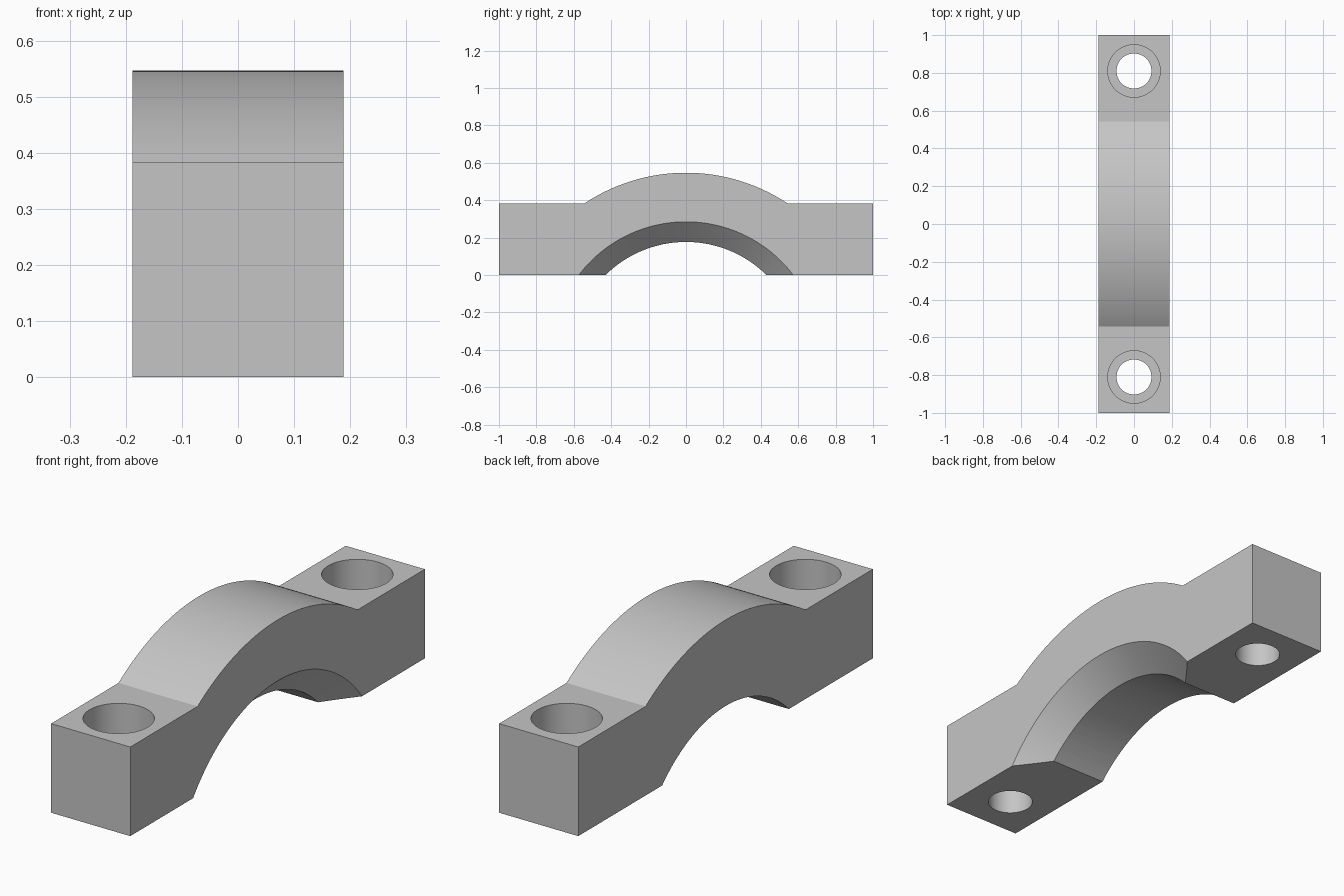
import bpy
import bmesh
import math

if "Cube" in bpy.data.objects:
    bpy.data.objects.remove(bpy.data.objects["Cube"])

HALF_W = 0.188      # half width along x
FLANGE_Z = 0.383    # height of the bolt flanges
AXIS_Z = -0.434     # shared axis of all arcs
R_OUT, R_BORE, CHAMFER = 0.981, 0.611, 0.108
HOLE_Y, R_HOLE, R_COUNTERBORE, COUNTERBORE_DEPTH = 0.81, 0.0925, 0.139, 0.19

grey = bpy.data.materials.new("grey metal")
grey.use_nodes = True
colour = (0.56, 0.56, 0.56, 1)
grey.diffuse_color = colour
grey.node_tree.nodes["Principled BSDF"].inputs["Base Color"].default_value = colour


def cutter(name, r1, r2, depth, location, along_x=False, sides=96):
    """Round cutting tool, narrow or straight, along z or x."""
    bpy.ops.mesh.primitive_cone_add(
        vertices=sides, radius1=r1, radius2=r2, depth=depth, location=location,
        rotation=(0, math.pi / 2 if along_x else 0, 0))
    tool = bpy.context.object
    tool.name = name
    tool.hide_render = True
    return tool


# Cap body: side profile with an arched top, extruded across the width
half_angle = math.acos((FLANGE_Z - AXIS_Z) / R_OUT)
steps = 64
profile = [(-1, 0), (-1, FLANGE_Z)]
for i in range(steps + 1):
    a = half_angle * (2 * i / steps - 1)
    profile.append((R_OUT * math.sin(a), AXIS_Z + R_OUT * math.cos(a)))
profile += [(1, FLANGE_Z), (1, 0)]

bm = bmesh.new()
face = bm.faces.new([bm.verts.new((-HALF_W, y, z)) for y, z in profile])
moved = bmesh.ops.extrude_face_region(bm, geom=[face])["geom"]
bmesh.ops.translate(bm, vec=(2 * HALF_W, 0, 0),
                    verts=[v for v in moved if isinstance(v, bmesh.types.BMVert)])
bmesh.ops.recalc_face_normals(bm, faces=bm.faces)
mesh = bpy.data.meshes.new("clamp_cap")
bm.to_mesh(mesh)
bm.free()
cap = bpy.data.objects.new("clamp_cap", mesh)
bpy.context.collection.objects.link(cap)
mesh.materials.append(grey)

# Bore and its one-sided 45 degree chamfer
over = 0.02
r_mouth = R_BORE + CHAMFER + over
length = CHAMFER + 2 * over
tools = [
    cutter("bore_cutter", R_BORE, R_BORE, 1, (0, 0, AXIS_Z), True, 192),
    cutter("chamfer_cutter", r_mouth - length, r_mouth, length,
           (HALF_W + over - length / 2, 0, AXIS_Z), True, 192),
]

# Counterbored bolt holes
for label, side in (("front", -1), ("back", 1)):
    y = side * HOLE_Y
    tools.append(cutter(label + "_hole_cutter", R_HOLE, R_HOLE, 2, (0, y, 0)))
    tools.append(cutter(label + "_counterbore_cutter", R_COUNTERBORE, R_COUNTERBORE,
                        2 * COUNTERBORE_DEPTH, (0, y, FLANGE_Z)))

# Cut, then discard the tools
bpy.ops.object.select_all(action='DESELECT')
cap.select_set(True)
bpy.context.view_layer.objects.active = cap
for tool in tools:
    mod = cap.modifiers.new(tool.name, 'BOOLEAN')
    mod.operation = 'DIFFERENCE'
    mod.solver = 'EXACT'
    mod.object = tool
    bpy.ops.object.modifier_apply(modifier=mod.name)
for tool in tools:
    bpy.data.objects.remove(tool)

bpy.ops.object.shade_smooth_by_angle(angle=math.radians(25))
